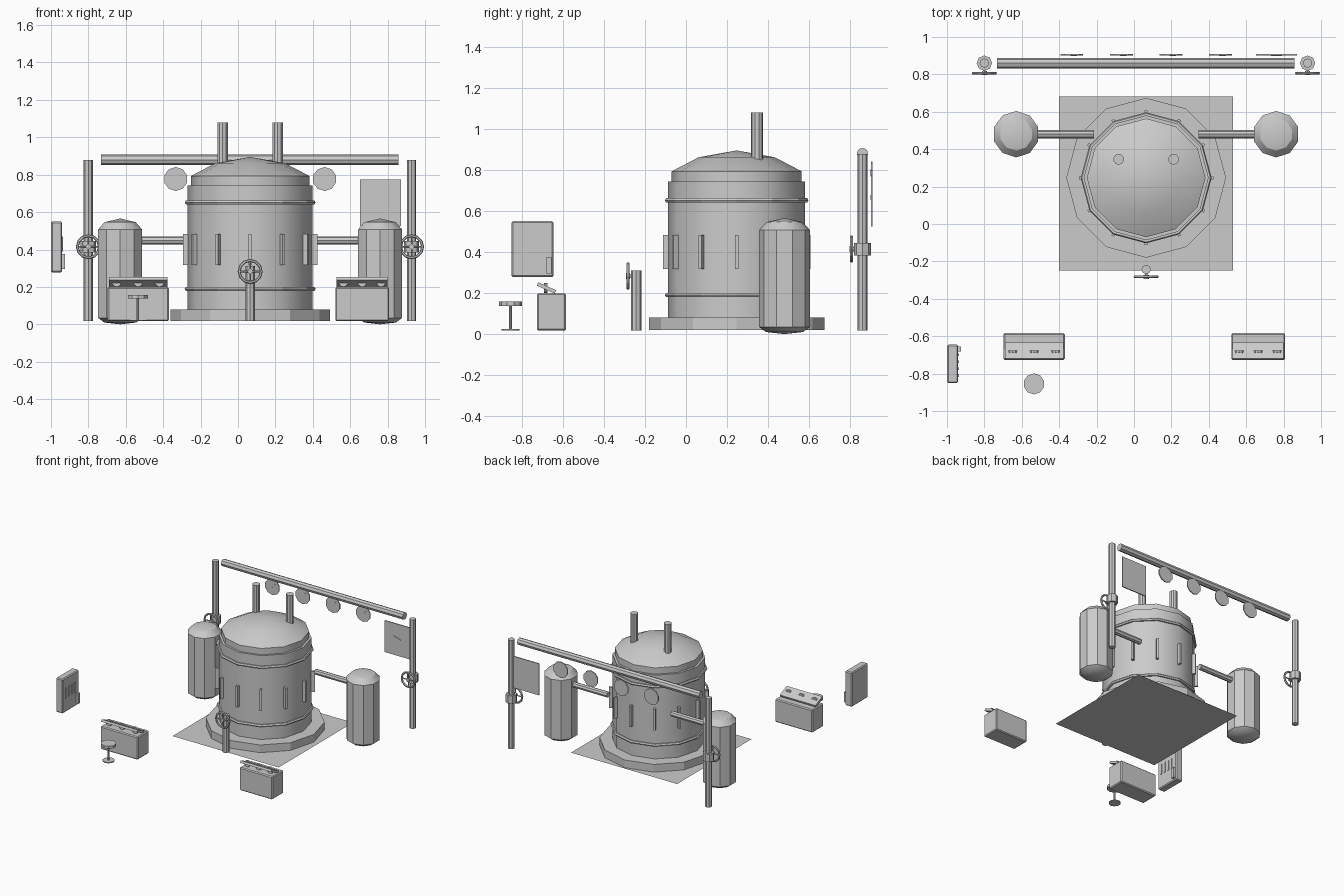
import bpy, bmesh, math
from mathutils import Matrix, Vector

if "Cube" in bpy.data.objects:
    bpy.data.objects.remove(bpy.data.objects["Cube"])

GREY = bpy.data.materials.new("plain grey")
GREY.diffuse_color = (0.6, 0.6, 0.6, 1)
GREY.use_nodes = True
GREY.node_tree.nodes["Principled BSDF"].inputs["Base Color"].default_value = GREY.diffuse_color


def finish(name, bm, bevel=0):
    bmesh.ops.recalc_face_normals(bm, faces=bm.faces)
    me = bpy.data.meshes.new(name)
    bm.to_mesh(me)
    bm.free()
    me.materials.append(GREY)
    ob = bpy.data.objects.new(name, me)
    bpy.context.collection.objects.link(ob)
    if bevel:
        mod = ob.modifiers.new("bevel", 'BEVEL')
        mod.width, mod.segments = bevel, 1
    return ob


def smooth(ob, deg=32):
    bpy.ops.object.select_all(action='DESELECT')
    ob.select_set(True)
    bpy.context.view_layer.objects.active = ob
    bpy.ops.object.shade_smooth_by_angle(angle=math.radians(deg))


def lathe(name, profile, sides, x, y, turn=0.0):
    """Revolve a closed (r, z) profile; r = 0 becomes a single tip vertex."""
    bm = bmesh.new()
    rings = []
    for r, z in profile:
        if r == 0:
            rings.append([bm.verts.new((x, y, z))] * sides)
        else:
            rings.append([bm.verts.new((x + r * math.cos(turn + 2 * math.pi * i / sides),
                                        y + r * math.sin(turn + 2 * math.pi * i / sides), z))
                          for i in range(sides)])
    for a, b in zip(rings, rings[1:]):
        for i in range(sides):
            j = (i + 1) % sides
            vs = list(dict.fromkeys((a[i], a[j], b[j], b[i])))
            bm.faces.new(vs)
    return finish(name, bm)


def rod(name, a, b, r, sides=8):
    a, b = Vector(a), Vector(b)
    d = b - a
    m = Matrix.Translation((a + b) / 2) @ d.to_track_quat('Z', 'Y').to_matrix().to_4x4()
    bm = bmesh.new()
    bmesh.ops.create_cone(bm, cap_ends=True, segments=sides, radius1=r, radius2=r,
                          depth=d.length, matrix=m)
    return finish(name, bm)


def box(name, centre, size, rot=Matrix(), bevel=0):
    bm = bmesh.new()
    m = Matrix.Translation(centre) @ rot @ Matrix.Diagonal((*size, 1))
    bmesh.ops.create_cube(bm, size=1, matrix=m)
    return finish(name, bm, bevel)


def ring(name, centre, major, minor, n, k, rot=Matrix()):
    bm = bmesh.new()
    m = Matrix.Translation(centre) @ rot
    vs = []
    for i in range(n):
        a = 2 * math.pi * i / n
        for j in range(k):
            b = 2 * math.pi * j / k
            r = major + minor * math.cos(b)
            vs.append(bm.verts.new(m @ Vector((r * math.cos(a), r * math.sin(a), minor * math.sin(b)))))
    for i in range(n):
        for j in range(k):
            i2, j2 = (i + 1) % n, (j + 1) % k
            bm.faces.new((vs[i * k + j], vs[i2 * k + j], vs[i2 * k + j2], vs[i * k + j2]))
    return finish(name, bm)


CX, CY, G = 0.065, 0.247, 0.017      # reactor centre and ground height

# floor plate
bm = bmesh.new()
bmesh.ops.create_grid(bm, x_segments=1, y_segments=1, size=0.465,
                      matrix=Matrix.Translation((CX, 0.217, G)))
finish("floor_plate", bm)

# reactor vessel
lathe("reactor_base", [(0, G + .002), (.427, G + .002), (.427, .08), (0, .08)], 12, CX, CY)
smooth(lathe("reactor_body", [(0, .07), (.334, .07), (.334, .743), (0, .743)], 12, CX, CY))
smooth(lathe("reactor_dome", [(0, .70), (.317, .70), (.317, .793), (.185, .862), (0, .895)], 12, CX, CY))
for z in (.19, .652):
    ring("reactor_band", (CX, CY, z), .338, .012, 12, 6)
for i in range(12):
    a = i * math.pi / 6
    box("reactor_rib", (CX + .342 * math.cos(a), CY + .342 * math.sin(a), .4),
        (.034, .016, .165), Matrix.Rotation(a, 4, 'Z'))

# chimneys, side tanks and their connecting pipes
for s in (-1, 1):
    rod("dome_pipe", (CX + s * .147, .346, .78), (CX + s * .147, .346, 1.08), .029, 10)
    tx = CX + s * .695
    smooth(lathe("side_tank", [(0, 0), (.09, .01), (.124, .035), (.124, .507), (.088, .546), (0, .566)],
                 10, tx, .48, math.pi / 2))
    rod("connecting_pipe", (CX + s * .279, .48, .448), (tx - s * .05, .48, .448), .022)


def valve_wheel(x, y, z, stem_y):
    rot = Matrix.Rotation(math.pi / 2, 4, 'X')
    ring("valve_wheel", (x, y, z), .059, .008, 12, 6, rot)
    rod("valve_spoke", (x - .06, y, z), (x + .06, y, z), .005, 6)
    rod("valve_spoke", (x, y, z - .06), (x, y, z + .06), .005, 6)
    rod("valve_hub", (x, y - .01, z), (x, y + .01, z), .014)
    rod("valve_stem", (x, y, z), (x, stem_y, z), .008, 6)


# rear posts with valves, and the overhead pipe
for x in (-.80, .928):
    rod("rear_post", (x, .86, G), (x, .86, .878), .025)
    rod("valve_body", (x, .86, .383), (x, .86, .445), .041)
    valve_wheel(x, .807, .415, .86)
rod("overhead_pipe", (-.733, .86, .88), (.858, .86, .88), .028)

# front valve post
rod("front_post", (CX, -.243, G), (CX, -.243, .311), .025)
valve_wheel(CX, -.283, .283, -.243)

# wall gauges and notice board
for x in (-.333, -.067, .198, .463):
    rod("gauge_face", (x, .902, .777), (x, .91, .777), .064, 10)
    box("gauge_needle", (x + .01, .9, .787), (.045, .004, .006), Matrix.Rotation(-.8, 4, 'Y'))
box("notice_board", (.762, .906, .65), (.22, .008, .25))
box("board_mark", (.762, .9, .665), (.06, .004, .006), Matrix.Rotation(.3, 4, 'Y'))


# control desks with tilted panels and standing dials
def desk(x0, x1):
    c, w = (x0 + x1) / 2, x1 - x0
    box("desk_body", (c, -.655, .108), (w, .142, .182), bevel=.007)
    box("desk_panel", (c, -.68, .225), (w - .015, .095, .018), Matrix.Rotation(-.42, 4, 'X'))
    for k in (-1, 0, 1):
        x = c + k * w * .35
        rod("desk_dial", (x, -.691, .225), (x, -.676, .225), .025, 10)


desk(-.698, -.37)
desk(.52, .808)

# stool
rod("stool_seat", (-.535, -.855, .138), (-.535, -.855, .158), .056, 10)
rod("stool_stem", (-.535, -.855, G), (-.535, -.855, .14), .007)
rod("stool_foot", (-.535, -.855, G), (-.535, -.855, .024), .044, 10)

# wall cabinet with slats and a lever
box("cabinet", (-.97, -.748, .414), (.06, .205, .272), bevel=.007)
for i in range(4):
    box("cabinet_slat", (-.938, -.81 + i * .037, .43), (.006, .014, .08))
box("cabinet_lever", (-.932, -.668, .335), (.016, .026, .08))
